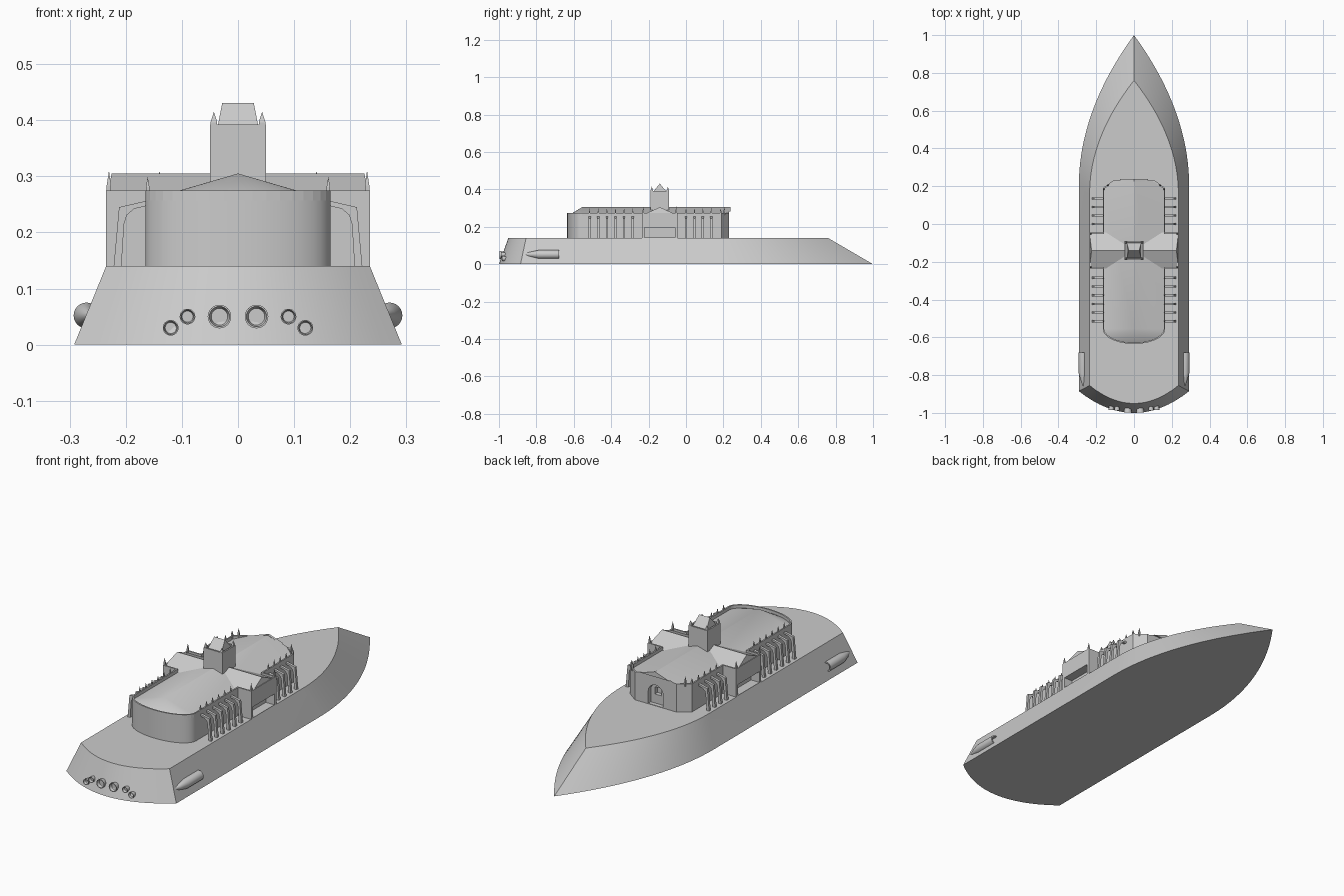
import bpy, bmesh, math
from mathutils import Vector

if "Cube" in bpy.data.objects:
    bpy.data.objects.remove(bpy.data.objects["Cube"])


def finish(bm, name, smooth=False):
    bmesh.ops.recalc_face_normals(bm, faces=bm.faces)
    me = bpy.data.meshes.new(name)
    bm.to_mesh(me)
    bm.free()
    ob = bpy.data.objects.new(name, me)
    bpy.context.collection.objects.link(ob)
    if smooth:
        bpy.ops.object.select_all(action='DESELECT')
        ob.select_set(True)
        bpy.context.view_layer.objects.active = ob
        bpy.ops.object.shade_smooth_by_angle(angle=math.radians(30))
    return ob


def loft(rings, name, smooth=False, cap=True, closed=False):
    bm = bmesh.new()
    rs = [[bm.verts.new(p) for p in r] for r in rings]
    pairs = list(zip(rs, rs[1:])) + ([(rs[-1], rs[0])] if closed else [])
    for a, b in pairs:
        for i in range(len(a)):
            j = (i + 1) % len(a)
            bm.faces.new((a[i], a[j], b[j], b[i]))
    if cap and not closed:
        bm.faces.new(rs[0])
        bm.faces.new(rs[-1])
    return finish(bm, name, smooth)


def solid(points, name, smooth=False):
    """Convex solid wrapped round the given points."""
    bm = bmesh.new()
    for p in points:
        bm.verts.new(p)
    bmesh.ops.convex_hull(bm, input=bm.verts)
    bmesh.ops.dissolve_limit(bm, angle_limit=0.01, verts=bm.verts, edges=bm.edges)
    return finish(bm, name, smooth)


def box(x0, x1, y0, y1, z0, z1, name):
    return solid([(x, y, z) for x in (x0, x1) for y in (y0, y1) for z in (z0, z1)], name)


def cut(ob, cutter):
    m = ob.modifiers.new('opening', 'BOOLEAN')
    m.operation, m.object, m.solver = 'DIFFERENCE', cutter, 'EXACT'
    bpy.context.view_layer.objects.active = ob
    bpy.ops.object.modifier_apply(modifier=m.name)
    bpy.data.objects.remove(cutter)


def turned(profile, cx, cz, n, name):
    """Tube lathed about a y axis; profile = (radius, y) pairs."""
    rings = [[(cx + r * math.cos(2 * math.pi * i / n), y, cz + r * math.sin(2 * math.pi * i / n))
              for i in range(n)] for r, y in profile]
    return loft(rings, name, True)


def spike(x, y, z, h, r=0.004):
    base = [(x + a * r, y + b * r, z + dz) for a in (-1, 1) for b in (-1, 1) for dz in (-0.012, h * 0.25)]
    solid(base + [(x, y, z + h)], 'pinnacle')


def hull_outline(w, bow0, bow, corner, stern, z, n=24):
    right = []
    for i in range(8):
        t = i / 8
        right.append((w * t, corner + (stern - corner) * (1 - t * t), z))
    right.append((w, corner, z))
    for i in range(n):
        t = i / n
        right.append((w * (1 - t * t), bow0 + (bow - bow0) * t, z))
    left = [(-x, y, z) for x, y, z in reversed(right[1:])]
    return right + [(0, bow, z)] + left


# Hull
loft([hull_outline(0.292, 0.2, 1, -0.885, -1, 0),
      hull_outline(0.235, 0.16, 0.76, -0.855, -0.95, 0.14)], 'hull', True)

# Nave with rounded rear end and chamfered facade
apse = [(0.165 * math.sin(a), -0.555 - 0.08 * math.cos(a))
        for a in [math.pi / 2 * i / 10 for i in range(11)]]
nave_half = apse + [(0.165, 0.19), (0.11, 0.23)]
nave_plan = nave_half + [(-x, y) for x, y in reversed(nave_half[1:])]
nave = solid([(x, y, 0.13) for x, y in nave_plan] + [(x, y, 0.257) for x, y in nave_plan] +
             [(0, -0.555, 0.305), (0, 0.23, 0.305), (0.11, 0.23, 0.272), (-0.11, 0.23, 0.272)],
             'nave', True)

# Arched entrance and window in the facade
arch = [(-0.04, 0.142), (0.04, 0.142)] + [(0.04 * math.cos(a), 0.2 + 0.04 * math.sin(a))
        for a in [math.pi * i / 8 for i in range(9)]]
cut(nave, solid([(x, y, z) for x, z in arch for y in (0.21, 0.26)], 'arch_cutter'))
cut(nave, box(-0.018, 0.018, 0.19, 0.26, 0.185, 0.22, 'window_cutter'))
solid([(x, y, z) for x, z in [(-0.075, 0.282), (0.075, 0.282), (0, 0.307)] for y in (0.225, 0.237)],
      'facade_gable')

# Transept with recessed side porches
transept = solid([(x, y, z) for x in (-0.235, 0.235) for y in (-0.235, -0.045) for z in (0.13, 0.262)] +
                 [(x, -0.14, 0.305) for x in (-0.225, 0.225)], 'transept')
for s in (-1, 1):
    cut(transept, box(*sorted((s * 0.19, s * 0.3)), -0.222, -0.06, 0.143, 0.195, 'porch_cutter'))
    for y in (-0.228, -0.052):
        spike(s * 0.23, y, 0.275, 0.035)

# Parapet round the cross-shaped roof
ph = apse + [(0.165, -0.235), (0.235, -0.235), (0.235, -0.045), (0.165, -0.045), (0.165, 0.19), (0.11, 0.23)]
plan = [Vector(p) for p in ph + [(-x, y) for x, y in reversed(ph[1:])]]


def inset(pts, d):
    out = []
    for i, p in enumerate(pts):
        a = (p - pts[i - 1]).normalized()
        b = (pts[(i + 1) % len(pts)] - p).normalized()
        na, nb = Vector((-a.y, a.x)), Vector((-b.y, b.x))
        out.append(p + (na + nb) * d / (1 + na.dot(nb)))
    return out


inner = inset(plan, 0.007)
loft([[(p.x, p.y, z) for p in pts] for pts, z in
      ((plan, 0.245), (plan, 0.275), (inner, 0.275), (inner, 0.245))], 'parapet', closed=True)

# Crossing tower with parapet, roof and corner spikes
box(-0.05, 0.05, -0.19, -0.09, 0.25, 0.382, 'tower')
sq = [Vector(p) for p in [(-0.05, -0.19), (0.05, -0.19), (0.05, -0.09), (-0.05, -0.09)]]
sqi = inset(sq, 0.007)
loft([[(p.x, p.y, z) for p in pts] for pts, z in
      ((sq, 0.37), (sq, 0.392), (sqi, 0.392), (sqi, 0.37))], 'tower_parapet', closed=True)
solid([(x, y, 0.38) for x in (-0.038, 0.038) for y in (-0.182, -0.098)] +
      [(x, -0.14, 0.431) for x in (-0.028, 0.028)], 'tower_roof')
for x in (-0.043, 0.043):
    for y in (-0.183, -0.097):
        spike(x, y, 0.39, 0.025, 0.006)

# Flying buttresses with pinnacles above
outer = [(0.222, 0.135), (0.212, 0.245), (0.16, 0.257)]
under = [(0.16, 0.248), (0.185, 0.242), (0.198, 0.231), (0.203, 0.215), (0.208, 0.135)]
section = outer + under
for y in [-0.515 + 0.046 * i for i in range(6)] + [0.0 + 0.045 * i for i in range(4)]:
    for s in (-1, 1):
        loft([[(s * x, y + d, z) for x, z in section] for d in (-0.006, 0.006)], 'flying_buttress')
        spike(s * 0.161, y, 0.275, 0.025, 0.003)
for s in (-1, 1):
    spike(s * 0.14, 0.205, 0.275, 0.035)
    spike(s * 0.161, 0.185, 0.275, 0.025)

# Stern thrusters
for x, z, r, y in [(0.033, 0.05, 0.021, -0.998), (0.09, 0.05, 0.014, -0.988), (0.12, 0.03, 0.014, -0.984)]:
    for s in (-1, 1):
        turned([(r * 0.7, -0.93), (r * 0.8, y + 0.02), (r, y + 0.008), (r, y), (r * 0.86, y),
                (r * 0.7, y + 0.014)], s * x, z, 24, 'thruster')

# Side gun pods, open at the forward end, tapering into the hull aft
for s in (-1, 1):
    n = 24
    rings = []
    for r, y, cx in [(0.004, -0.87, 0.262), (0.013, -0.835, 0.267), (0.023, -0.79, 0.27),
                     (0.023, -0.68, 0.27), (0.017, -0.68, 0.27), (0.017, -0.71, 0.27)]:
        rings.append([(s * cx + r * math.cos(2 * math.pi * i / n), y,
                       0.052 + r * math.sin(2 * math.pi * i / n)) for i in range(n)])
    loft(rings, 'side_pod', True)
